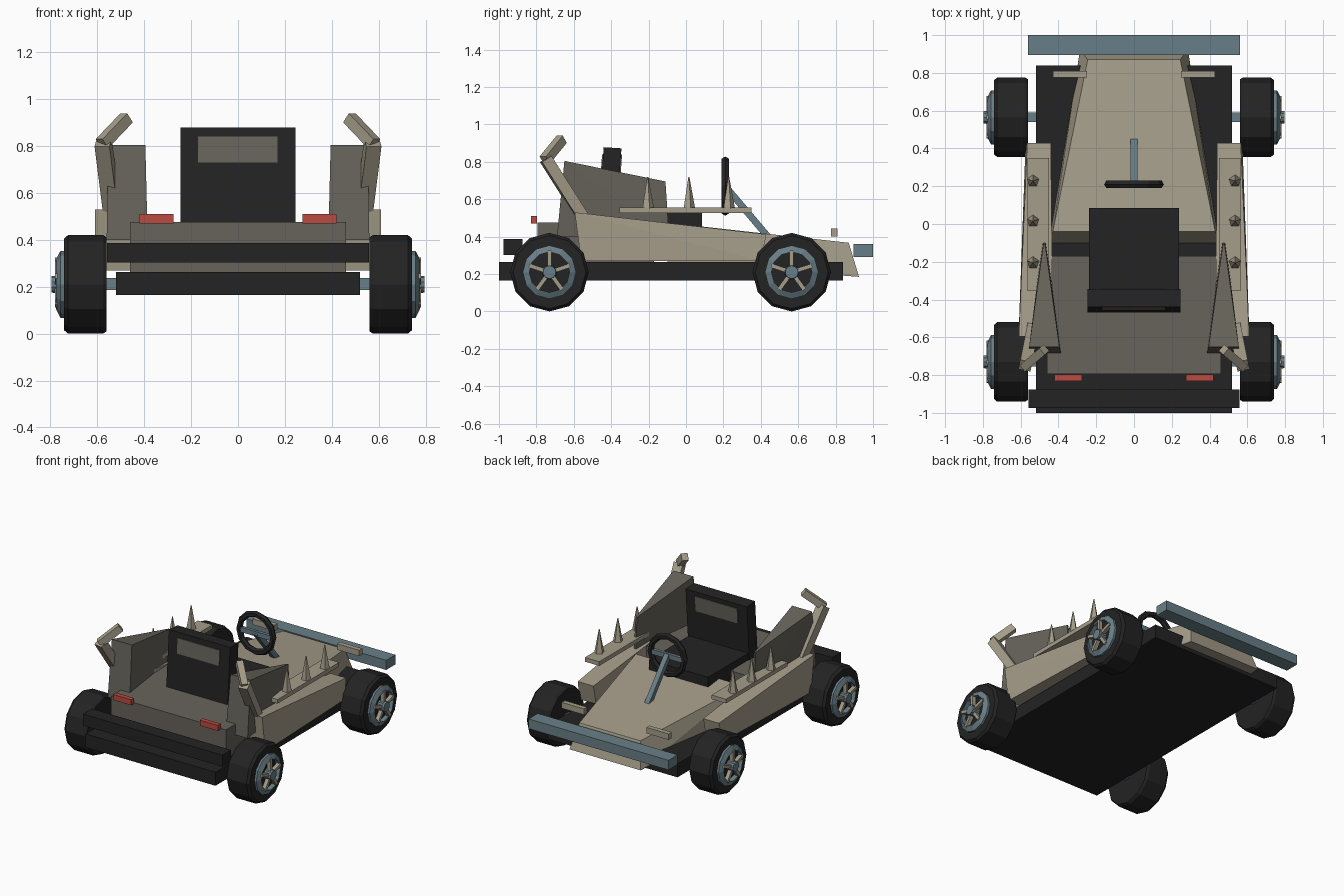
import bpy, bmesh, math
from mathutils import Matrix, Vector

if "Cube" in bpy.data.objects:
    bpy.data.objects.remove(bpy.data.objects["Cube"])


def mat(name, r, g, b):
    m = bpy.data.materials.new(name)
    m.diffuse_color = (r, g, b, 1)
    m.use_nodes = True
    m.node_tree.nodes["Principled BSDF"].inputs["Base Color"].default_value = m.diffuse_color
    return m


BEIGE = mat("sand_paint", 0.376, 0.337, 0.254)
GREY = mat("dark_grey_paint", 0.136, 0.127, 0.105)
BLACK = mat("black_rubber", 0.017, 0.017, 0.017)
STEEL = mat("blue_steel", 0.141, 0.212, 0.243)
RED = mat("red_lamp", 0.49, 0.07, 0.052)


def finish(name, bm, material, mirror=False):
    bmesh.ops.recalc_face_normals(bm, faces=bm.faces)
    me = bpy.data.meshes.new(name)
    bm.to_mesh(me)
    bm.free()
    me.materials.append(material)
    ob = bpy.data.objects.new(name, me)
    bpy.context.collection.objects.link(ob)
    if mirror:
        ob.modifiers.new("Mirror", 'MIRROR').use_mirror_merge = False
    return ob


def hull(name, pts, material, mirror=False):
    """Convex block from its corners."""
    bm = bmesh.new()
    for p in pts:
        bm.verts.new(p)
    bmesh.ops.convex_hull(bm, input=bm.verts)
    bmesh.ops.dissolve_limit(bm, angle_limit=0.01, verts=bm.verts, edges=bm.edges)
    return finish(name, bm, material, mirror)


def box(name, x, y, z, material, mirror=False):
    return hull(name, [(a, b, c) for a in x for b in y for c in z], material, mirror)


def bar(name, a, b, w, h, material, mirror=False):
    """Square bar between two points."""
    a, b = Vector(a), Vector(b)
    rot = (b - a).to_track_quat('Z', 'Y')
    pts = [p + rot @ Vector((i * w / 2, j * h / 2, 0))
           for p in (a, b) for i in (-1, 1) for j in (-1, 1)]
    return hull(name, pts, material, mirror)


def lathe_x(name, profile, y, z, sides, material, closed=True):
    """Ring or disc around the x axis from (x, radius) points, mirrored."""
    bm = bmesh.new()
    rings = []
    for px, r in profile:
        rings.append([bm.verts.new((px, y + r * math.sin(2 * math.pi * i / sides),
                                    z + r * math.cos(2 * math.pi * i / sides)))
                      for i in range(sides)])
    pairs = list(zip(rings, rings[1:]))
    if closed:
        pairs.append((rings[-1], rings[0]))
    else:
        bm.faces.new(rings[0])
        bm.faces.new(rings[-1])
    for p, q in pairs:
        for i in range(sides):
            j = (i + 1) % sides
            bm.faces.new((p[i], p[j], q[j], q[i]))
    return finish(name, bm, material, True)


# Chassis and bumpers
box("chassis", (-0.52, 0.52), (-1, 0.84), (0.165, 0.263), BLACK)
box("rear_bumper", (-0.558, 0.558), (-0.975, -0.875), (0.303, 0.387), BLACK)
box("front_bumper", (-0.56, 0.56), (0.895, 1.0), (0.29, 0.36), STEEL)

# Sloping nose and hood
hull("hood", [(s * x, y, z) for s in (-1, 1) for x, y, z in (
    (0.245, 0.87, 0.367), (0.285, 0.925, 0.185),
    (0.43, -0.04, 0.468), (0.45, -0.10, 0.262))], BEIGE)

# Rear deck
box("rear_deck", (-0.46, 0.46), (-0.795, -0.17), (0.262, 0.475), GREY)

# Side panels
hull("side_panel", [
    (0.44, 0.43, 0.412), (0.565, 0.43, 0.412), (0.44, 0.40, 0.27), (0.575, 0.40, 0.27),
    (0.43, -0.595, 0.53), (0.61, -0.595, 0.53), (0.43, -0.56, 0.27), (0.61, -0.56, 0.27)],
    BEIGE, True)

# Spiked rails
box("spike_rail", (0.45, 0.565), (-0.355, 0.35), (0.525, 0.555), BEIGE, True)
for i, y in enumerate((-0.205, 0.015, 0.228)):
    bm = bmesh.new()
    bmesh.ops.create_cone(bm, cap_ends=True, segments=5, radius1=0.034, radius2=0.003,
                          depth=0.17, matrix=Matrix.Translation((0.535, y, 0.635)))
    finish(f"spike_{i + 1}", bm, BEIGE, True)

# Rear fins
hull("fin", [
    (0.555, -0.65, 0.805), (0.395, -0.65, 0.805), (0.47, -0.11, 0.695), (0.48, -0.11, 0.695),
    (0.56, -0.69, 0.40), (0.385, -0.69, 0.40), (0.465, -0.09, 0.40), (0.485, -0.09, 0.40)],
    GREY, True)

# Bent horns
bar("horn_lower", (0.535, -0.55, 0.50), (0.575, -0.75, 0.815), 0.065, 0.06, BEIGE, True)
bar("horn_upper", (0.58, -0.755, 0.81), (0.475, -0.665, 0.92), 0.045, 0.05, BEIGE, True)

# Seat
box("seat_cushion", (-0.237, 0.237), (-0.40, 0.085), (0.40, 0.525), BLACK)
hull("seat_back", [(x, y, z) for x in (-0.245, 0.245) for y, z in (
    (-0.345, 0.872), (-0.44, 0.878), (-0.375, 0.47), (-0.47, 0.47))], BLACK)


def back_panel(name, top_y, sign):
    pts = []
    for x in (-0.17, 0.168):
        for z in (0.73, 0.84):
            y = top_y - 0.03 * (0.875 - z) / 0.405
            pts += [(x, y - 0.002 * sign, z), (x, y + 0.006 * sign, z)]
    hull(name, pts, GREY)


back_panel("seat_panel_front", -0.345, 1)
back_panel("seat_panel_rear", -0.44, -1)

# Steering wheel, crossbar and column
bm = bmesh.new()
N, M = 12, 6
grid = [[bm.verts.new(((0.136 + 0.022 * math.cos(b)) * math.sin(a),
                       0.21 + 0.022 * math.sin(b),
                       0.67 + (0.136 + 0.022 * math.cos(b)) * math.cos(a)))
         for b in [2 * math.pi * j / M for j in range(M)]]
        for a in [2 * math.pi * i / N for i in range(N)]]
for i in range(N):
    for j in range(M):
        k, l = (i + 1) % N, (j + 1) % M
        bm.faces.new((grid[i][j], grid[k][j], grid[k][l], grid[i][l]))
finish("steering_wheel", bm, BLACK)
box("steering_crossbar", (-0.125, 0.125), (0.198, 0.222), (0.65, 0.685), STEEL)
bar("steering_column", (0, 0.205, 0.675), (0, 0.455, 0.38), 0.036, 0.036, STEEL)

# Lamps
box("front_marker", (0.25, 0.428), (0.775, 0.81), (0.40, 0.443), BEIGE, True)
box("tail_lamp", (0.275, 0.42), (-0.83, -0.797), (0.47, 0.51), RED, True)

# Wheels and axles
for tag, y in (("front", 0.565), ("rear", -0.73)):
    z = 0.21
    lathe_x(tag + "_tyre", [(0.56, 0.20), (0.575, 0.21), (0.725, 0.21), (0.742, 0.195)],
            y, z, 12, BLACK, closed=False)
    lathe_x(tag + "_rim", [(0.735, 0.143), (0.757, 0.143), (0.775, 0.108), (0.735, 0.108)],
            y, z, 12, STEEL)
    lathe_x(tag + "_hub", [(0.735, 0.04), (0.796, 0.035)], y, z, 10, STEEL, closed=False)
    for i in range(5):
        a = 2 * math.pi * i / 5
        d = Vector((0, math.sin(a), math.cos(a)))
        c = Vector((0.766, y, z))
        side = Vector((0, d.z, -d.y)) * 0.011
        out = Vector((0.014, 0, 0))
        hull(f"{tag}_spoke_{i + 1}", [c + d * r + side * s + out * o
             for r in (0.025, 0.115) for s in (-1, 1) for o in (-1, 1)], BEIGE, True)
    box(tag + "_axle", (-0.60, 0.60), (y - 0.025, y + 0.025), (0.187, 0.237), STEEL)
